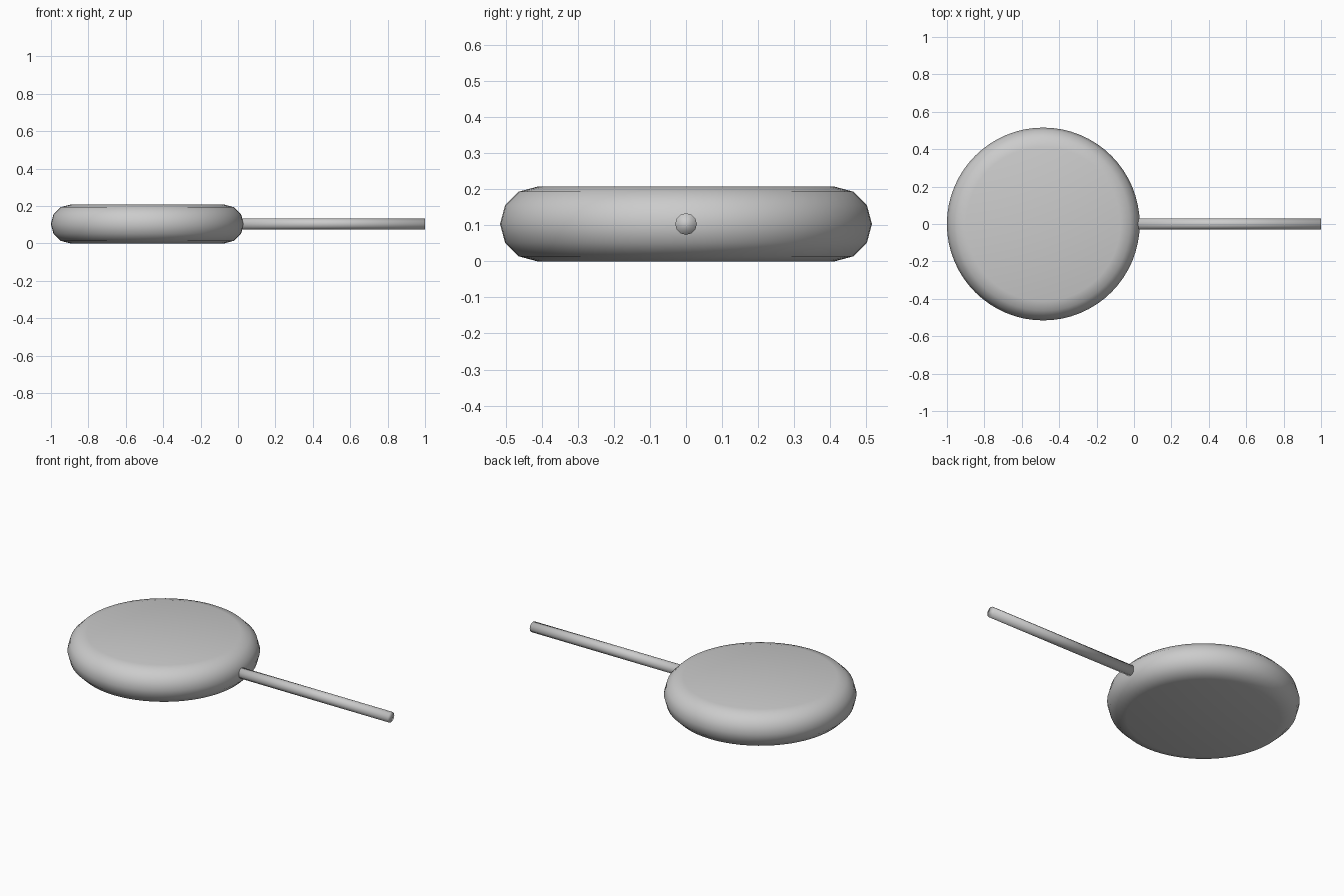
import bpy, bmesh
from math import pi, sin, cos

if "Cube" in bpy.data.objects:
    bpy.data.objects.remove(bpy.data.objects["Cube"])

CX, CZ = -0.485, 0.1035      # disc centre
CORE, EDGE = 0.412, 0.1035   # flat face radius, rim rounding radius


def finish(name, bm):
    bmesh.ops.recalc_face_normals(bm, faces=bm.faces)
    mesh = bpy.data.meshes.new(name)
    bm.to_mesh(mesh)
    bm.free()
    for p in mesh.polygons:
        p.use_smooth = True
    obj = bpy.data.objects.new(name, mesh)
    bpy.context.collection.objects.link(obj)
    return obj


# Candy disc: half-round rim profile turned around z, closed by flat faces
bm = bmesh.new()
SIDES = 64
rings = []
for i in range(7):
    a = -pi / 2 + pi * i / 6
    r, z = CORE + EDGE * cos(a), EDGE * sin(a)
    rings.append([bm.verts.new((r * cos(2 * pi * k / SIDES), r * sin(2 * pi * k / SIDES), z))
                  for k in range(SIDES)])
for low, high in zip(rings, rings[1:]):
    for k in range(SIDES):
        n = (k + 1) % SIDES
        bm.faces.new((low[k], low[n], high[n], high[k]))
bm.faces.new(rings[0])
bm.faces.new(rings[-1])
disc = finish("candy_disc", bm)
disc.location = (CX, 0, CZ)

# Stick: thin rod pushed slightly into the rim
START, END = 0.0, 1.0
bm = bmesh.new()
bmesh.ops.create_cone(bm, cap_ends=True, segments=12, radius1=0.03, radius2=0.03,
                      depth=END - START)
stick = finish("stick", bm)
stick.rotation_euler = (0, pi / 2, 0)
stick.location = ((START + END) / 2, 0, CZ)
